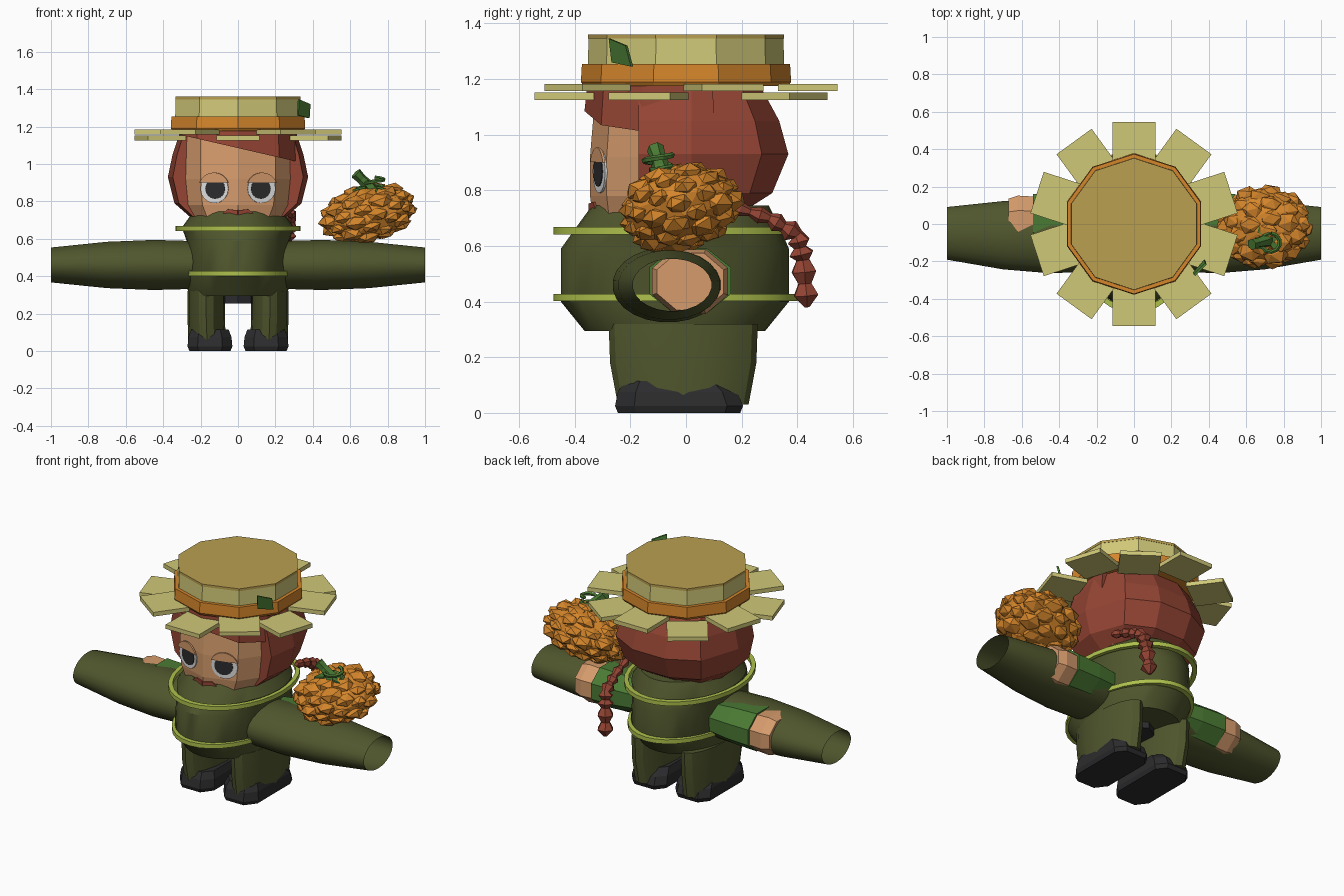
import bpy, bmesh, math, random
from math import sin, cos, pi, radians
from mathutils import Vector, Matrix

random.seed(4)
cube = bpy.data.objects.get("Cube")
if cube:
    bpy.data.objects.remove(cube, do_unlink=True)


def material(name, hexcode):
    def linear(c):
        return c / 12.92 if c < 0.04 else ((c + 0.055) / 1.055) ** 2.4
    rgb = [linear(b / 255) for b in bytes.fromhex(hexcode)] + [1]
    m = bpy.data.materials.new(name)
    m.use_nodes = True
    m.diffuse_color = rgb
    m.node_tree.nodes["Principled BSDF"].inputs["Base Color"].default_value = rgb
    return m


olive = material("olive cloth", "50562D")
red = material("red hair", "954534")
skin = material("skin", "D59B6C")
straw = material("straw", "D0C878")
tan = material("hat top tan", "BAA050")
orange = material("pumpkin orange", "D5862B")
green = material("leaf green", "4A7A34")
lime = material("lime trim", "AEC04C")
dark = material("dark leather", "2C2C2E")
white = material("eye white", "DCDCDC")


def finish(name, bm, mat, smooth=False):
    bmesh.ops.recalc_face_normals(bm, faces=bm.faces)
    me = bpy.data.meshes.new(name)
    bm.to_mesh(me)
    bm.free()
    me.materials.append(mat)
    if smooth:
        me.shade_smooth()
        me.set_sharp_from_angle(angle=radians(32))
    ob = bpy.data.objects.new(name, me)
    bpy.context.collection.objects.link(ob)
    return ob


def loft(name, rings, mat, caps=True, smooth=False):
    """Skin a list of equal-length closed rings."""
    bm = bmesh.new()
    rows = [[bm.verts.new(p) for p in ring] for ring in rings]
    n = len(rows[0])
    for a, b in zip(rows, rows[1:]):
        for i in range(n):
            j = (i + 1) % n
            bm.faces.new((a[i], a[j], b[j], b[i]))
    if caps:
        bm.faces.new(rows[0])
        bm.faces.new(rows[-1])
    return finish(name, bm, mat, smooth)


def ellipse(cx, cy, z, rx, ry, n=24, turn=0.0):
    return [(cx + rx * cos(turn + 2 * pi * i / n), cy + ry * sin(turn + 2 * pi * i / n), z)
            for i in range(n)]


def x_ellipse(x, cy, cz, ry, rz, n=24):
    return [(x, cy + ry * cos(2 * pi * (i + .5) / n), cz + rz * sin(2 * pi * (i + .5) / n))
            for i in range(n)]


def mirrored(half):
    """Close a right-half outline that starts on the centre line."""
    return half + [(-x, y) for x, y in reversed(half) if x > 0]


def tube(name, points, radii, mat, n=6):
    """Tapered tube along a path."""
    pts = [Vector(p) for p in points]
    rings = []
    for i, p in enumerate(pts):
        d = pts[min(i + 1, len(pts) - 1)] - pts[max(i - 1, 0)]
        q = d.to_track_quat('Z', 'X')
        rings.append([p + q @ Vector((radii[i] * cos(2 * pi * k / n), radii[i] * sin(2 * pi * k / n), 0))
                      for k in range(n)])
    return loft(name, rings, mat)


# Torso and its two trim rings
loft("torso", [ellipse(0, y, z, rx, ry, 32) for z, y, rx, ry in (
    (.295, -.04, .26, .325), (.40, -.04, .29, .41), (.59, -.04, .275, .41),
    (.66, -.03, .3, .37), (.745, -.02, .24, .318))], olive, smooth=True)
for label, z, rx in (("upper", .655, .335), ("lower", .415, .3)):
    loops = [(z - .013, 1), (z + .013, 1), (z + .013, .93), (z - .013, .93), (z - .013, 1)]
    loft(label + "_trim_ring", [ellipse(0, -.038, h, rx * k, .438 * k, 32) for h, k in loops],
         lime, caps=False, smooth=True)

# Legs, shoes, sleeves, cuffs and hands
shoe_plan = [(.55, -1), (1, -.7), (1, .75), (.6, 1), (-.6, 1), (-1, .75), (-1, -.7), (-.55, -1)]
for s, side in ((1, "left"), (-1, "right")):
    loft(side + "_leg", [ellipse(s * x, -.01, z, rx, ry, 16) for z, x, rx, ry in (
        (.03, .165, .1, .235), (.18, .17, .1, .263), (.32, .17, .1, .268))], olive, smooth=True)
    loft(side + "_shoe", [[(s * .15 + x * hx, cy + y * hy, z) for x, y in shoe_plan]
                          for z, hx, cy, hy in ((0, .11, -.025, .22), (.025, .12, -.025, .23),
                                                (.075, .115, -.03, .215), (.115, .1, -.04, .18))], dark)
    loft(side + "_sleeve", [x_ellipse(s * x, cy, .46, ry, rz) for x, cy, ry, rz in (
        (.2, -.065, .19, .128), (.45, -.065, .2, .135), (.7, -.06, .184, .125), (1, -.05, .142, .094))],
        olive, caps=False, smooth=True)
    loft(side + "_cuff", [x_ellipse(s * x, .015, .475, r, r * .8, 8) for x, r in
                          ((.24, .13), (.38, .15), (.54, .158))], green)
    loft(side + "_hand", [x_ellipse(s * x, .015, .472, r, r * .85, 8) for x, r in
                          ((.5, .14), (.62, .148), (.67, .13))], skin)
loft("crotch", [ellipse(0, 0, z, .1, .13, 8) for z in (.255, .3)], dark)

# Head
face = mirrored([(0, -.345), (.2, -.285), (.28, -.17), (.28, .1), (.2, .2)])
loft("head", [[(x * kx, y * ky, z) for x, y in face] for z, kx, ky in (
    (.7, .8, .97), (.78, .95, 1), (.92, 1, 1), (1.17, 1, .94))], skin)

# Hair shell, slanted fringe and braid
hair_rings = []
for z, rx, back in ((.72, .26, .2), (.79, .34, .31), (.93, .375, .368), (1.05, .35, .335), (1.17, .31, .27)):
    outline = mirrored([(rx * .93, -.17), (rx, .02), (rx * .78, back * .74), (rx * .3, back)])
    hair_rings.append([(x, y, z) for x, y in outline])
loft("hair", hair_rings, red)
fringe = mirrored([(0, -.365), (.22, -.305), (.315, -.16), (.32, .1)])
loft("fringe", [[(x, y, 1.085 - .23 * x) for x, y in fringe],
                [(x * .98, y * .97, 1.18) for x, y in fringe]], red)
path = [Vector(p) for p in ((.29, .16, .745), (.28, .3, .7), (.27, .4, .64), (.26, .42, .55), (.25, .435, .38))]
braid, widths = [], []
for a, b in zip(path, path[1:]):
    for i in range(4):
        braid.append(a.lerp(b, i / 4))
        thick = len(braid) / 16
        widths.append((.024, .045)[i % 2] * (.5 + .6 * min(1, thick * 1.3)))
tube("braid", braid + [path[-1]], widths + [.01], red)


# Face details as thin plates on the two front facets of the head
tilt = math.atan2(.06, .2)


def face_plate(name, s, x0, outline, mat, depth):
    base = Vector((s * x0, -.345 + .3 * x0, 0))
    u = Vector((s * cos(tilt), sin(tilt), 0))
    n = Vector((s * sin(tilt), -cos(tilt), 0))
    loft(name, [[base + u * a + n * d + Vector((0, 0, z)) for a, z in outline]
                for d in (depth - .009, depth)], mat)


def arc(z, r, start, end, n=16):
    return [(r * cos(radians(start + (end - start) * i / n)), z + r * sin(radians(start + (end - start) * i / n)))
            for i in range(n)]


for s, side in ((1, "left"), (-1, "right")):
    face_plate(side + "_eye", s, .125, arc(.868, .078, 0, 360), white, .006)
    face_plate(side + "_iris", s, .12, arc(.868, .055, 0, 360), dark, .009)
    face_plate(side + "_eyelid", s, .125, arc(.868, .086, 22, 166), skin, .015)
    face_plate(side + "_mouth", s, 0, [(0, .725), (.085, .735), (.055, .758), (0, .752)], red, .006)


# Ten-sided hat with petal brim at two alternating heights
def decagon(z, r):
    return ellipse(0, 0, z, r, r, 10, pi / 2)


loft("hat_crown", [decagon(1.2, .355), decagon(1.345, .35)], straw)
loft("hat_top", [decagon(1.345, .352), decagon(1.36, .352)], tan)
loft("hat_band", [decagon(1.175, .368), decagon(1.19, .378), decagon(1.255, .374)], orange)
for i in range(10):
    z = 1.17 if i % 2 else 1.138
    bm = bmesh.new()
    bmesh.ops.create_cube(bm, size=1)
    bmesh.ops.scale(bm, vec=(.215, .232, .026), verts=bm.verts)
    bmesh.ops.translate(bm, vec=(.4375, 0, z), verts=bm.verts)
    bmesh.ops.rotate(bm, matrix=Matrix.Rotation(2 * pi * i / 10 - pi / 2, 3, 'Z'), verts=bm.verts)
    finish("brim_petal_%d" % (i + 1), bm, straw)
leaf = [(.32, -.27, 1.345), (.38, -.21, 1.32), (.375, -.19, 1.245), (.315, -.26, 1.26)]
loft("hat_leaf", [[Vector(p) + Vector((d, -d, 0)) for p in leaf] for d in (0, .008)], green)

# Lumpy pumpkin: a squashed core studded with faceted bumps, tilted
bm = bmesh.new()
bmesh.ops.create_icosphere(bm, subdivisions=2, radius=.92)
count = 56
for i in range(count):
    h = 1 - 2 * (i + .5) / count
    a = i * pi * (3 - math.sqrt(5))
    w = math.sqrt(1 - h * h)
    spot = Vector((w * cos(a), w * sin(a), h)) * .8
    spin = Matrix.Rotation(random.uniform(0, pi), 4, Vector((1, random.random(), 1)))
    bmesh.ops.create_icosphere(bm, subdivisions=1, radius=random.uniform(.22, .3),
                               matrix=Matrix.Translation(spot) @ spin)
bmesh.ops.scale(bm, vec=(.262, .222, .152), verts=bm.verts)
bmesh.ops.rotate(bm, matrix=Matrix.Rotation(radians(-12), 3, 'Y') @ Matrix.Rotation(radians(12), 3, 'X'),
                 verts=bm.verts)
bmesh.ops.translate(bm, vec=(.697, -.018, .738), verts=bm.verts)
finish("pumpkin", bm, orange)

# Pumpkin stem, leaves and curled tendril
tube("pumpkin_stem", [(.72, -.08, .82), (.7, -.09, .88), (.66, -.1, .92), (.63, -.11, .95)],
     [.06, .035, .027, .032], green)
curl = [(.73 + .05 * cos(t * .6), -.1 + .05 * sin(t * .6), .875 + .004 * t) for t in range(14)]
tube("pumpkin_tendril", curl, [.011] * len(curl), green, 5)
for i, a in enumerate((-.4, 1.9, 3.6)):
    d, n = Vector((cos(a), sin(a), 0)), Vector((-sin(a), cos(a), 0))
    base = Vector((.71, -.08, .872))
    shape = [base, base + d * .05 + n * .035, base + d * .11 - Vector((0, 0, .02)), base + d * .05 - n * .035]
    loft("pumpkin_leaf_%d" % (i + 1), [[p + Vector((0, 0, h)) for p in shape] for h in (0, .01)], green)
